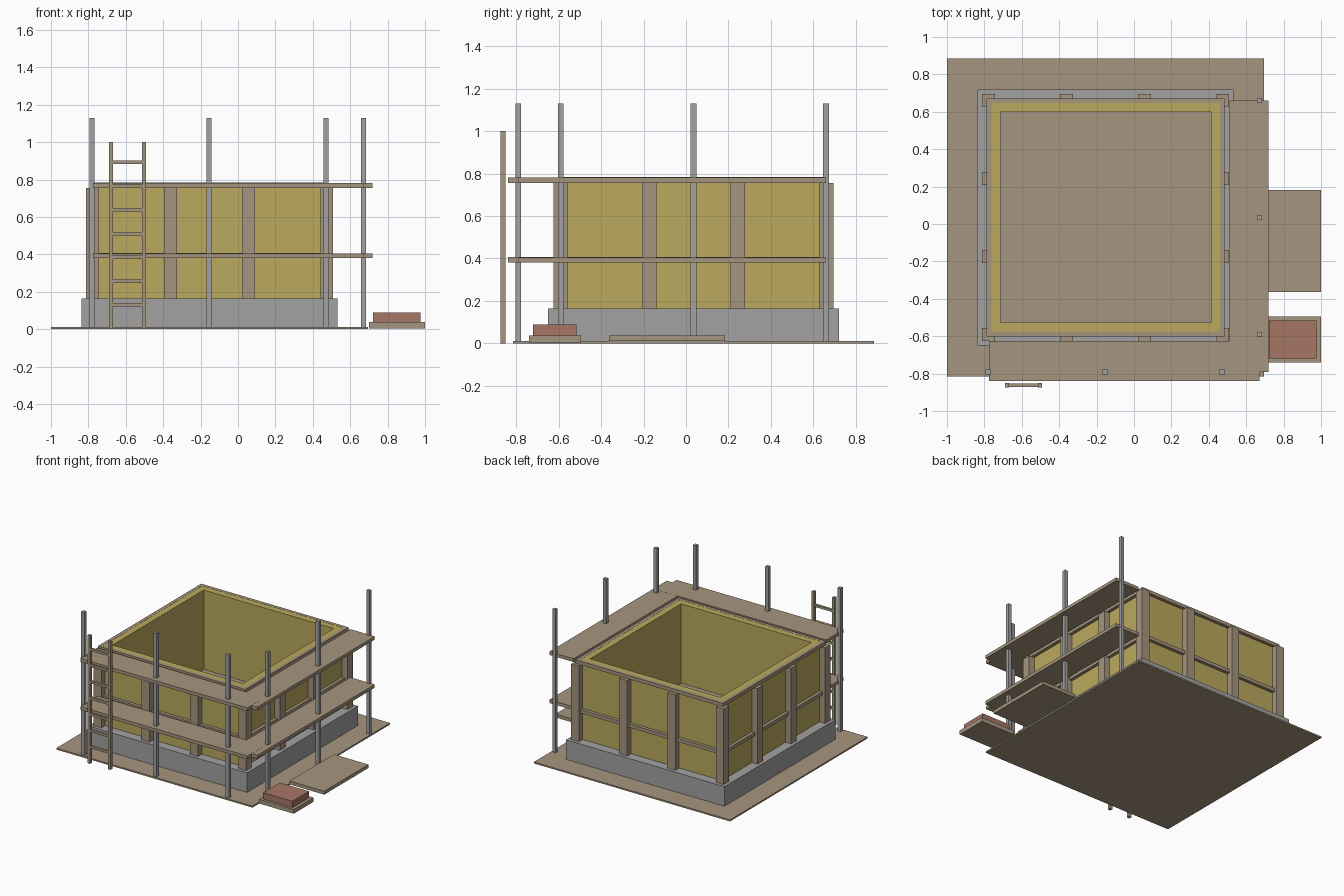
import bpy
import bmesh

if "Cube" in bpy.data.objects:
    bpy.data.objects.remove(bpy.data.objects["Cube"])


def material(name, rgb):
    m = bpy.data.materials.new(name)
    m.use_nodes = True
    m.diffuse_color = (*rgb, 1)
    m.node_tree.nodes["Principled BSDF"].inputs["Base Color"].default_value = (*rgb, 1)
    return m


WOOD = material("wood", (0.38, 0.30, 0.21))
CONCRETE = material("concrete", (0.36, 0.36, 0.36))
PANEL = material("yellow_panel", (0.49, 0.40, 0.11))
BRICK = material("red_brick", (0.38, 0.18, 0.13))
CX, CY = -0.152, 0.035      # centre of the building


def build(name, boxes, mat):
    """One object made from (x0, x1, y0, y1, z0, z1) boxes."""
    bm = bmesh.new()
    for x0, x1, y0, y1, z0, z1 in boxes:
        lo, size = (x0, y0, z0), (x1 - x0, y1 - y0, z1 - z0)
        for v in bmesh.ops.create_cube(bm, size=1)["verts"]:
            v.co = [lo[i] + (v.co[i] + 0.5) * size[i] for i in range(3)]
    return finish(name, bm, mat)


def finish(name, bm, mat):
    bmesh.ops.recalc_face_normals(bm, faces=bm.faces)
    me = bpy.data.meshes.new(name)
    bm.to_mesh(me)
    bm.free()
    me.materials.append(mat)
    ob = bpy.data.objects.new(name, me)
    bpy.context.collection.objects.link(ob)
    return ob


def frame(name, outer, inner, z0, z1, mat):
    """Square ring around the building centre, given by half widths."""
    bm = bmesh.new()
    corners = [(-1, -1), (1, -1), (1, 1), (-1, 1)]
    loops = [[bm.verts.new((CX + r * x, CY + r * y, z)) for x, y in corners]
             for r, z in ((outer, z0), (outer, z1), (inner, z1), (inner, z0))]
    for a, b in zip(loops, loops[1:] + loops[:1]):
        for i in range(4):
            j = (i + 1) % 4
            bm.faces.new((a[i], a[j], b[j], b[i]))
    return finish(name, bm, mat)


# Ground, foundation and floor
build("ground_slab", [(-1, 0.695, -0.815, 0.885, 0, 0.012)], WOOD)
frame("foundation", 0.685, 0.56, 0.002, 0.165, CONCRETE)
build("floor", [(CX - 0.57, CX + 0.57, CY - 0.57, CY + 0.57, 0.135, 0.164)], WOOD)

# Walls with rails
frame("wall_panels", 0.612, 0.5625, 0.164, 0.784, PANEL)
frame("middle_rail", 0.637, 0.605, 0.38, 0.407, WOOD)
frame("top_rail", 0.637, 0.611, 0.757, 0.785, WOOD)

# Columns around the walls
R, W = 0.66, 0.068
steps = [-R + W / 2 + i * (2 * R - W) / 3 for i in range(4)]
columns = []
for i, x in enumerate(steps):
    for j, y in enumerate(steps):
        if i in (0, 3) or j in (0, 3):
            columns.append((CX + x - W / 2, CX + x + W / 2,
                            CY + y - W / 2, CY + y + W / 2, 0.164, 0.755))
# keep columns outside the room
build("columns", columns, WOOD)

# Scaffold platforms and poles
for name, z in (("lower", 0.38), ("upper", 0.756)):
    build(name + "_front_platform", [(-0.775, 0.67, -0.84, -0.625, z, z + 0.026)], WOOD)
    build(name + "_side_platform", [(0.51, 0.72, -0.79, 0.66, z, z + 0.0255)], WOOD)
P = 0.0135
spots = [(x, -0.79) for x in (-0.78, -0.155, 0.47)] + [(0.67, y) for y in (-0.59, 0.035, 0.66)]
build("scaffold_poles", [(x - P, x + P, y - P, y + P, 0.01, 1.13) for x, y in spots], CONCRETE)

# Ladder
build("ladder_rails", [(x, x + 0.022, -0.875, -0.851, 0, 1.0) for x in (-0.69, -0.513)], WOOD)
build("ladder_rungs", [(-0.67, -0.51, -0.872, -0.854, z - 0.009, z + 0.009)
                       for z in [0.13 + 0.127 * i for i in range(7)]], WOOD)

# Board stack and brick pallet
build("board_stack", [(0.7, 1.0, -0.363, 0.183, 0.01, 0.037)], WOOD)
build("pallet", [(0.7, 1.0, -0.74, -0.495, 0.005, 0.038)], WOOD)
build("bricks", [(0.722, 0.975, -0.72, -0.515, 0.038, 0.088)], BRICK)
